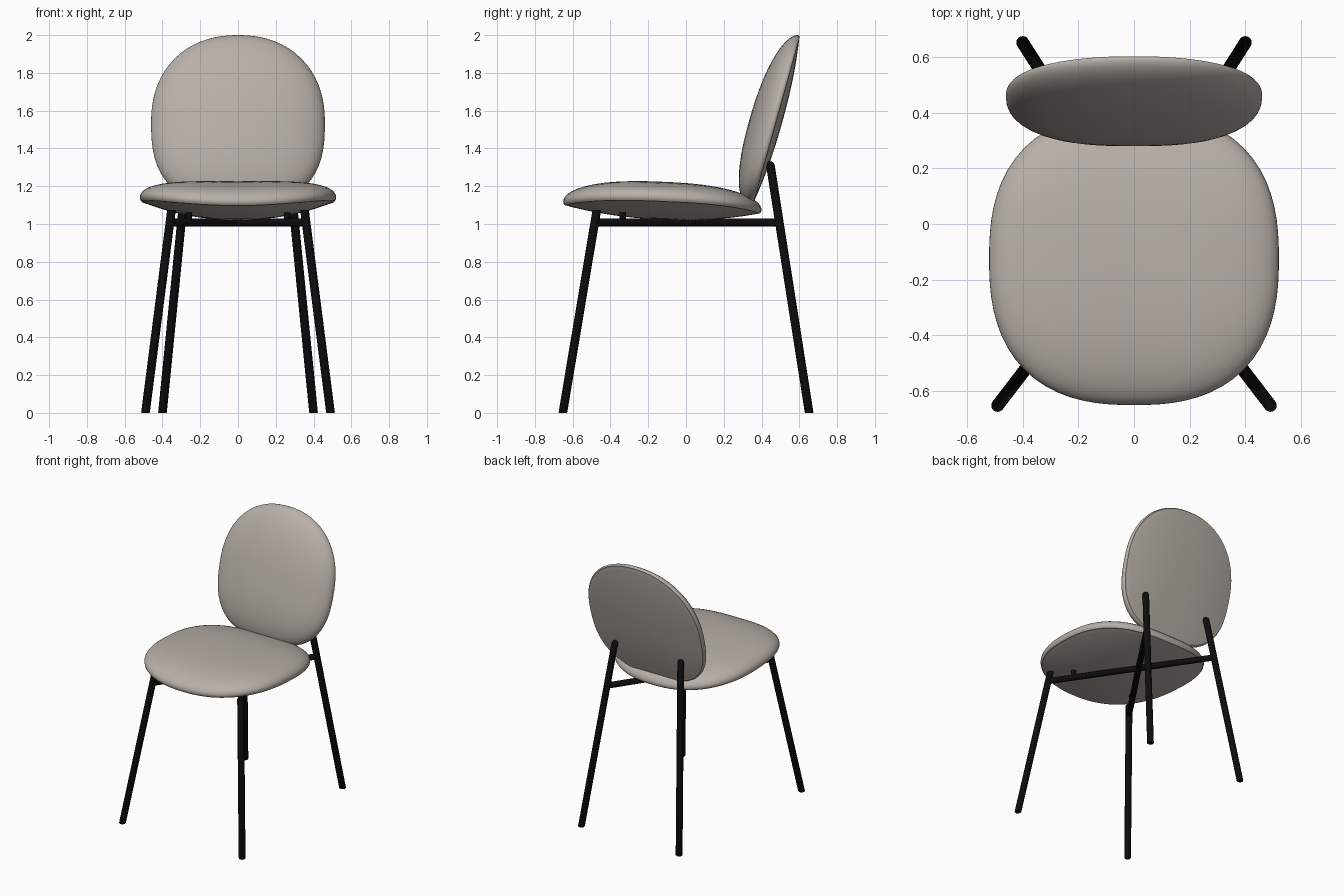
import bpy, bmesh, math
from mathutils import Vector

cube = bpy.data.objects.get("Cube")
if cube:
    bpy.data.objects.remove(cube, do_unlink=True)


def material(name, rgb, rough):
    m = bpy.data.materials.new(name)
    m.use_nodes = True
    m.diffuse_color = (*rgb, 1)
    bsdf = m.node_tree.nodes["Principled BSDF"]
    bsdf.inputs["Base Color"].default_value = (*rgb, 1)
    bsdf.inputs["Roughness"].default_value = rough
    return m


FABRIC = material("warm grey fabric", (0.48, 0.43, 0.39), 0.9)
METAL = material("black metal", (0.004, 0.004, 0.004), 0.5)


def loft(name, rings, mat):
    """Skin a list of equal-sized point rings and cap both ends."""
    bm = bmesh.new()
    loops = [[bm.verts.new(p) for p in ring] for ring in rings]
    n = len(loops[0])
    for a, b in zip(loops, loops[1:]):
        for i in range(n):
            j = (i + 1) % n
            bm.faces.new((a[i], a[j], b[j], b[i]))
    bm.faces.new(loops[0])
    bm.faces.new(loops[-1])
    bmesh.ops.recalc_face_normals(bm, faces=bm.faces)
    mesh = bpy.data.meshes.new(name)
    bm.to_mesh(mesh)
    bm.free()
    ob = bpy.data.objects.new(name, mesh)
    bpy.context.collection.objects.link(ob)
    mesh.materials.append(mat)
    bpy.ops.object.select_all(action='DESELECT')
    ob.select_set(True)
    bpy.context.view_layer.objects.active = ob
    bpy.ops.object.shade_smooth_by_angle(angle=math.radians(40))
    return ob


# Cushion cross-section: (radius, height), domed face, rim, seam groove, flatter underside
SECTION = [(r, math.sqrt(1 - r ** 2.3)) for r in
           (0.02, 0.12, 0.25, 0.38, 0.5, 0.6, 0.7, 0.78, 0.85, 0.9, 0.94, 0.97, 0.988, 0.997)]
SECTION += [(1.0, 0.0), (0.996, -0.15), (0.982, -0.3), (0.966, -0.28)]
SECTION += [(0.966 * t, -0.3 - 0.7 * (1 - t ** 2.2)) for t in
            (0.985, 0.95, 0.9, 0.82, 0.72, 0.6, 0.45, 0.3, 0.15, 0.02)]


def cushion(name, place, n_plus, n_minus, sides=72):
    """Superellipse pad; place(u, v, h) maps unit coordinates into space."""
    rings = []
    for r, h in SECTION:
        ring = []
        for i in range(sides):
            a = 2 * math.pi * i / sides
            c, s = math.cos(a), math.sin(a)
            n = n_plus if s > 0 else n_minus
            k = r / (abs(c) ** n + abs(s) ** n) ** (1 / n)
            ring.append(place(c * k, s * k, h))
        rings.append(ring)
    return loft(name, rings, FABRIC)


# Seat: sides curl upward, front a little higher than the rear
def place_seat(u, v, h):
    base = 1.085 + 0.055 * u * u - 0.022 * v + 0.01 * v * v
    return (0.52 * u, -0.125 + 0.525 * v, base + h * (0.138 if h > 0 else 0.062))


# Backrest: leaning back, fuller on the sitter's side
def place_back(u, v, h):
    z = 1.54 + (0.46 if v > 0 else 0.44) * v
    y = 0.34 + 0.25 * (z - 1.1) / 0.9
    return (0.46 * u, y - h * (0.13 if h > 0 else 0.048), z)


cushion("seat_cushion", place_seat, 2.5, 2.5)
cushion("backrest_cushion", place_back, 2.2, 2.7)


def rod(name, start, end, radius=0.023, level=False, dome=False, sides=20):
    """Round bar; level keeps the ends horizontal, dome rounds the far end."""
    a, b = Vector(start), Vector(end)
    d = (b - a).normalized()
    if level:
        x, y = Vector((1, 0, 0)), Vector((0, 1, 0))
    else:
        x = d.orthogonal().normalized()
        y = d.cross(x)
    stations = [(a, radius * 0.88), (a + d * 0.004, radius), (b, radius)]
    if dome:
        stations += [(b + d * radius * math.sin(t), radius * math.cos(t))
                     for t in (0.3, 0.6, 0.9, 1.2, 1.45)]
    rings = [[c + (x * math.cos(2 * math.pi * i / sides) +
                   y * math.sin(2 * math.pi * i / sides)) * r for i in range(sides)]
             for c, r in stations]
    return loft(name, rings, METAL)


for side, s in (("left", 1), ("right", -1)):
    # Splayed legs: front ones stop under the seat, rear ones run up to the backrest
    rod(f"front_leg_{side}", (0.49 * s, -0.652, 0), (0.352 * s, -0.472, 1.075), level=True)
    rod(f"rear_leg_{side}", (0.40 * s, 0.652, 0), (0.27 * s, 0.447, 1.31), level=True, dome=True)
    # Diagonal braces crossing beneath the seat
    rod(f"cross_brace_{side}", (0.36 * s, -0.483, 1.008), (-0.30 * s, 0.494, 1.008), radius=0.021)
    # Small spacer between brace and seat
    rod(f"seat_spacer_{side}", (0.26 * s, -0.335, 1.0), (0.26 * s, -0.335, 1.06), radius=0.017)
